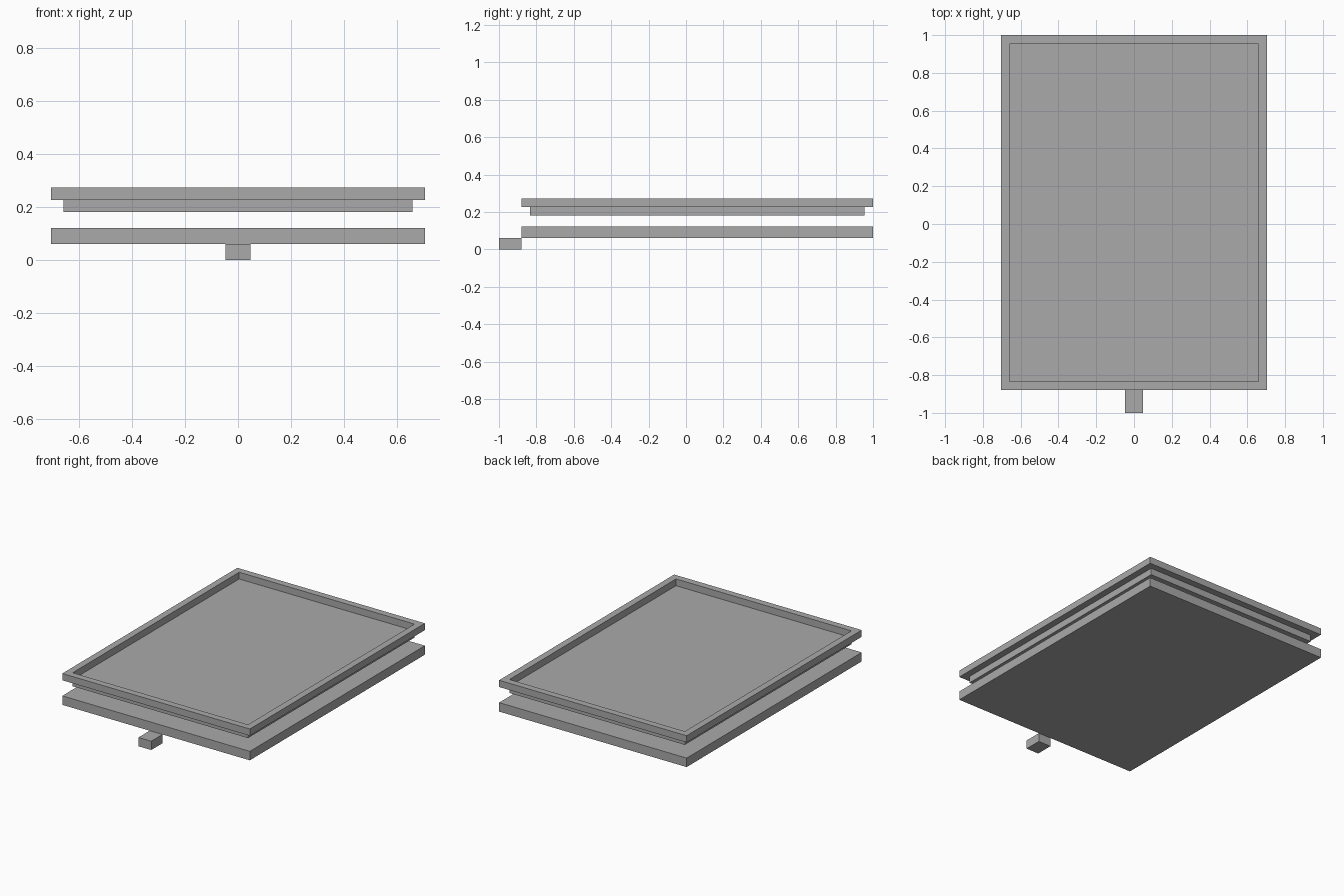
import bpy, bmesh

if "Cube" in bpy.data.objects:
    bpy.data.objects.remove(bpy.data.objects["Cube"])

grey = bpy.data.materials.new("plain_grey")
grey.diffuse_color = (0.4, 0.4, 0.4, 1)
grey.use_nodes = True
grey.node_tree.nodes["Principled BSDF"].inputs["Base Color"].default_value = grey.diffuse_color


def make_object(name, bm):
    mesh = bpy.data.meshes.new(name)
    bm.to_mesh(mesh)
    bm.free()
    mesh.materials.append(grey)
    obj = bpy.data.objects.new(name, mesh)
    bpy.context.collection.objects.link(obj)
    return obj


def box(name, x, y0, y1, z0, z1):
    bm = bmesh.new()
    bmesh.ops.create_cube(bm, size=1)
    for v in bm.verts:
        v.co = (x if v.co.x > 0 else -x,
                y1 if v.co.y > 0 else y0,
                z1 if v.co.z > 0 else z0)
    return make_object(name, bm)


def frame(name, x, y0, y1, z0, z1, border):
    bm = bmesh.new()
    rings = []
    for inset, z in ((0, z0), (0, z1), (border, z1), (border, z0)):
        a, b, c = x - inset, y0 + inset, y1 - inset
        rings.append([bm.verts.new(p) for p in
                      ((-a, b, z), (a, b, z), (a, c, z), (-a, c, z))])
    for i in range(4):
        r, s = rings[i], rings[(i + 1) % 4]
        for j in range(4):
            k = (j + 1) % 4
            bm.faces.new((r[j], r[k], s[k], s[j]))
    bmesh.ops.recalc_face_normals(bm, faces=bm.faces)
    return make_object(name, bm)


# Small tab in front, resting on the ground
box("front_tab", 0.048, -1.0, -0.88, 0.0, 0.06)
# Lower slab
box("base_slab", 0.705, -0.88, 1.0, 0.06, 0.121)
# Floating panel and the raised rim around its top
box("inner_panel", 0.659, -0.834, 0.954, 0.181, 0.227)
frame("top_rim", 0.705, -0.88, 1.0, 0.227, 0.273, 0.046)
